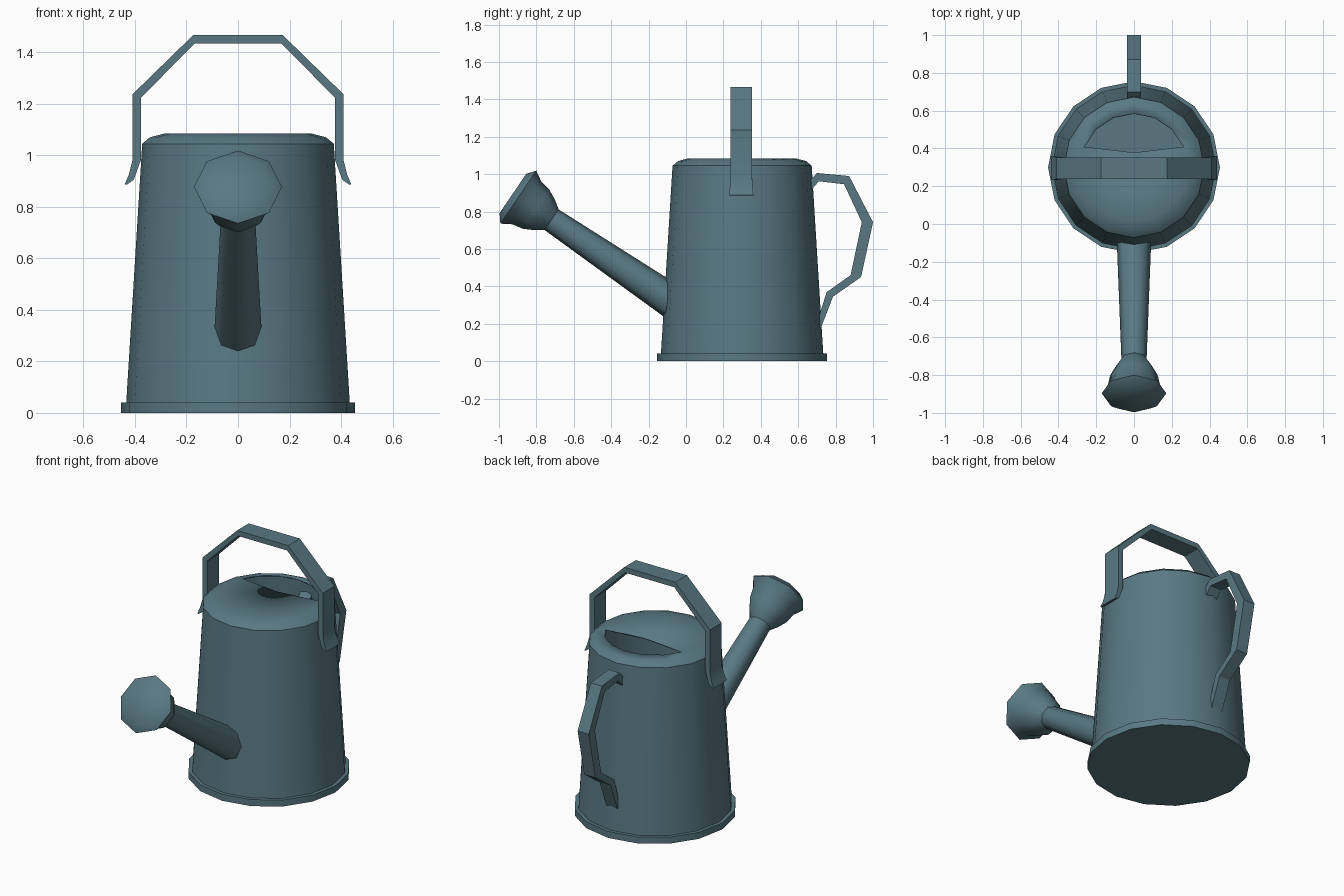
import bpy, bmesh, math
from mathutils import Vector

if "Cube" in bpy.data.objects:
    bpy.data.objects.remove(bpy.data.objects["Cube"])

CY = 0.30  # the body's centre in y
paint = bpy.data.materials.new("teal_grey_paint")
paint.diffuse_color = (0.10, 0.19, 0.225, 1)
paint.use_nodes = True
paint.node_tree.nodes["Principled BSDF"].inputs["Base Color"].default_value = paint.diffuse_color


def finish(bm, name, angle):
    mesh = bpy.data.meshes.new(name)
    bm.to_mesh(mesh)
    bm.free()
    mesh.materials.append(paint)
    ob = bpy.data.objects.new(name, mesh)
    bpy.context.collection.objects.link(ob)
    bpy.ops.object.select_all(action='DESELECT')
    ob.select_set(True)
    bpy.context.view_layer.objects.active = ob
    bpy.ops.object.shade_smooth_by_angle(angle=math.radians(angle))
    return ob


def lathe(bm, profile, sides, origin, axis, u, v):
    """Rings of (distance along axis, radius) joined by quads."""
    rings = []
    for t, r in profile:
        ring = []
        for i in range(sides):
            a = 2 * math.pi * i / sides
            ring.append(bm.verts.new(origin + axis * t + (u * math.cos(a) + v * math.sin(a)) * r))
        rings.append(ring)
    for a, b in zip(rings, rings[1:]):
        for i in range(sides):
            j = (i + 1) % sides
            bm.faces.new((a[i], a[j], b[j], b[i]))
    return rings


def strap(name, outer, inner, half, place, angle=15):
    """Flat bar swept along paired outer and inner points."""
    bm = bmesh.new()
    rows = []
    for o, i, h in zip(outer, inner, half):
        rows.append([bm.verts.new(place(*p, s * h)) for p, s in ((o, -1), (o, 1), (i, 1), (i, -1))])
    for a, b in zip(rows, rows[1:]):
        for k in range(4):
            m = (k + 1) % 4
            bm.faces.new((a[k], a[m], b[m], b[k]))
    bm.faces.new(rows[0][::-1])
    bm.faces.new(rows[-1])
    bmesh.ops.recalc_face_normals(bm, faces=bm.faces[:])
    return finish(bm, name, angle)


X, Y, Z = Vector((1, 0, 0)), Vector((0, 1, 0)), Vector((0, 0, 1))

# Body: tapered 16-sided can with rim, shoulder and half-covered top
bm = bmesh.new()
rings = lathe(bm, [(0, 0.455), (0.04, 0.455), (0.04, 0.434), (1.045, 0.372), (1.07, 0.342), (1.085, 0.285)],
              16, Vector((0, CY, 0)), Z, X, Y)
bm.faces.new(rings[0][::-1])
top = rings[-1]
lip = bm.verts.new((0, 0.378, 1.085))
for i in range(7, 17):  # the back of the top stays open for filling
    bm.faces.new((lip, top[i % 16], top[(i + 1) % 16]))
body = finish(bm, "can_body", 35)
wall = body.modifiers.new("wall", 'SOLIDIFY')
wall.thickness = 0.008
wall.offset = -1

# Spout and sprinkler rose, both eight-sided along the same slanted axis
axis = Vector((0, -0.827, 0.561)).normalized()
up = Vector((0, 0.561, 0.827)).normalized()
start = Vector((0, -0.04, 0.296))
for name, profile in (
        ("spout", [(0, 0.093), (0.84, 0.066)]),
        ("sprinkler_rose", [(0.82, 0.067), (0.865, 0.098), (0.92, 0.126), (0.98, 0.138),
                            (1.035, 0.171), (1.07, 0.127)])):
    bm = bmesh.new()
    rings = lathe(bm, profile, 8, start, axis, X, up)
    if name == "sprinkler_rose":
        bm.faces.new(rings[-1])
    bmesh.ops.recalc_face_normals(bm, faces=bm.faces[:])
    finish(bm, name, 50)

# Carrying handle: arch over the top with flared ends
outer = [(0.440, 0.888), (0.424, 0.925), (0.410, 0.98), (0.410, 1.237), (0.174, 1.467)]
inner = [(0.432, 0.886), (0.405, 0.905), (0.376, 0.985), (0.376, 1.225), (0.167, 1.435)]
half = [0.064, 0.062, 0.057, 0.057, 0.057]


def mirrored(points):
    return points + [(-x, z) for x, z in reversed(points)]


strap("top_handle", mirrored(outer), mirrored(inner), half + half[::-1],
      lambda x, z, w: (x, 0.296 + w, z))

# Rear handle: bent bar with both ends set into the body
outer = [(0.615, 0.915), (0.70, 1.006), (0.872, 0.99), (1.0, 0.743), (0.936, 0.45), (0.786, 0.345), (0.72, 0.174)]
inner = [(0.645, 0.885), (0.71, 0.962), (0.845, 0.946), (0.94, 0.743), (0.88, 0.46), (0.752, 0.369), (0.69, 0.174)]
strap("rear_handle", outer, inner, [0.038] * 7, lambda y, z, w: (w, y, z))
